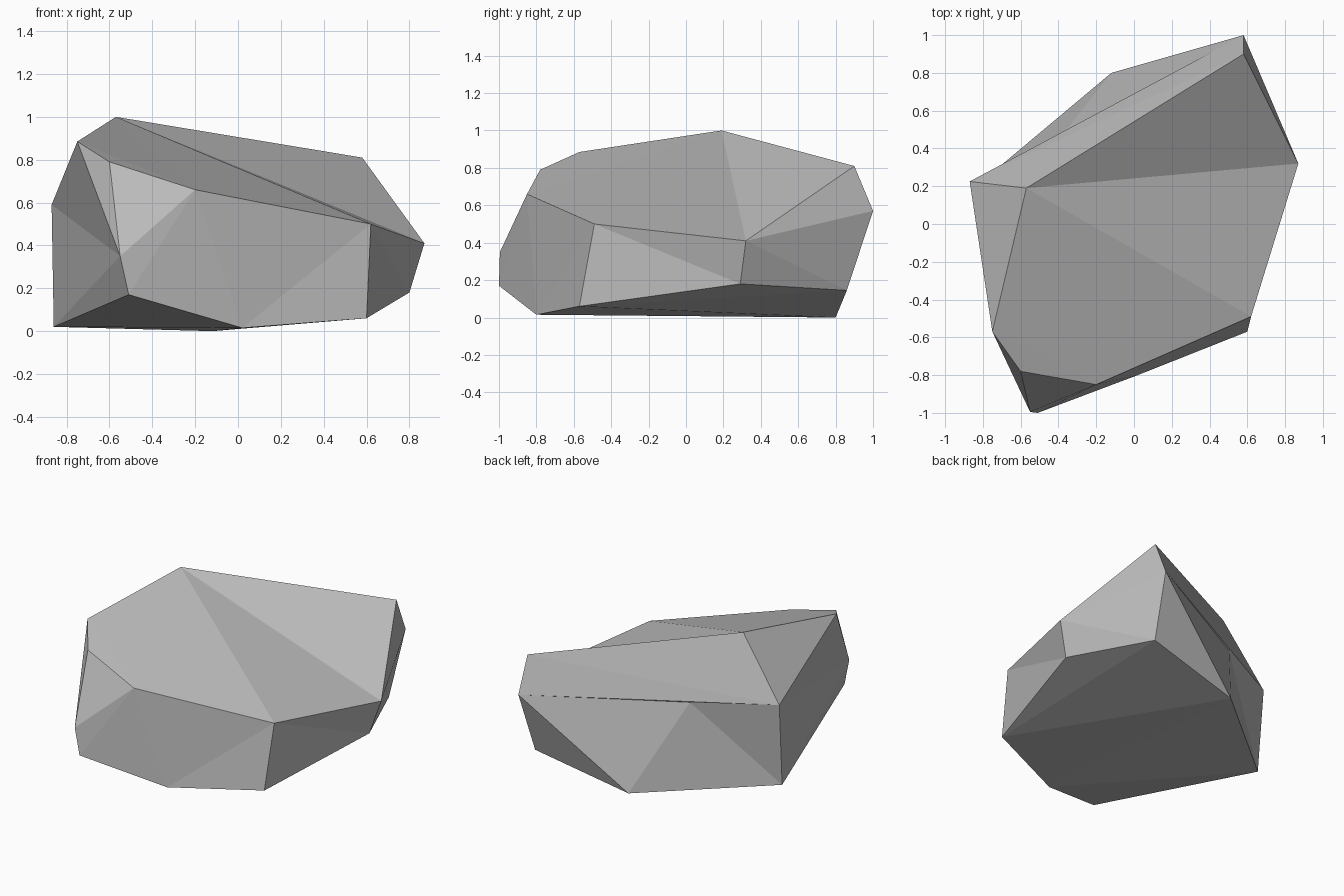
import bpy
import bmesh

default_cube = bpy.data.objects.get("Cube")
if default_cube:
    bpy.data.objects.remove(default_cube, do_unlink=True)


def make_material(name, colour):
    material = bpy.data.materials.new(name)
    material.use_nodes = True
    material.diffuse_color = colour
    shader = material.node_tree.nodes["Principled BSDF"]
    shader.inputs["Base Color"].default_value = colour
    shader.inputs["Roughness"].default_value = 0.9
    return material


# Corners of the stone: crown, waist, then foot
corners = {
    "peak": (-.57, .19, 1),
    "brow": (-.75, -.57, .885),
    "chin": (-.6, -.78, .79),
    "front_rim": (-.2, -.85, .66),
    "side_rim": (.62, -.49, .5),
    "side_tip": (.87, .32, .41),
    "back_rim": (.58, .9, .81),

    "back_tip": (.58, 1, .57),
    "flank": (-.87, .225, .59),
    "nose": (-.55, -.995, .35),

    "front_toe": (-.51, -1, .17),
    "front_foot": (.02, -.8, .015),
    "side_foot": (.6, -.57, .06),
    "side_heel": (.8, .29, .18),
    "back_heel": (.55, .86, .145),
    "back_foot": (-.12, .8, 0),
    "flank_foot": (-.86, .18, .02),
}

# Convex block that the facets are cut into
bm = bmesh.new()
vert = {name: bm.verts.new(place) for name, place in corners.items()}
bmesh.ops.convex_hull(bm, input=bm.verts[:])


def clear(names):
    """Remove the facets that lie wholly between the named corners."""
    region = {vert[n] for n in names.split()}
    inside = [f for f in bm.faces if region.issuperset(f.verts)]
    bmesh.ops.delete(bm, geom=inside, context="FACES")


def fan(hub, ring):
    """Fill with triangles from one hub corner along a ring of corners."""
    names = ring.split()
    for start, end in zip(names, names[1:]):
        bm.faces.new((vert[hub], vert[start], vert[end]))


def refacet(hub, ring):
    clear(hub + " " + ring)
    fan(hub, ring)


# Top: a shallow valley runs from the peak to the side tip
clear("peak brow chin front_rim side_rim side_tip back_rim")
fan("peak", "front_rim side_rim side_tip back_rim")
fan("front_rim", "peak brow chin")

# Front, sides and the end beside the back tip
refacet("front_foot", "front_toe front_rim side_rim side_foot")
refacet("side_rim", "side_foot side_heel side_tip")
refacet("side_tip", "side_heel back_heel back_tip back_rim")
refacet("nose", "brow flank flank_foot front_toe")

# Back: a dent just under the upper edge
clear("back_tip back_foot flank_foot flank")
vert["dent"] = bm.verts.new((-.37, .485, .575))
fan("dent", "back_tip back_foot flank_foot flank back_tip")

bmesh.ops.recalc_face_normals(bm, faces=bm.faces[:])
for face in bm.faces:
    face.smooth = False

mesh = bpy.data.meshes.new("rock")
bm.to_mesh(mesh)
bm.free()
mesh.materials.append(make_material("stone grey", (.5, .5, .5, 1)))
rock = bpy.data.objects.new("rock", mesh)
bpy.context.collection.objects.link(rock)
